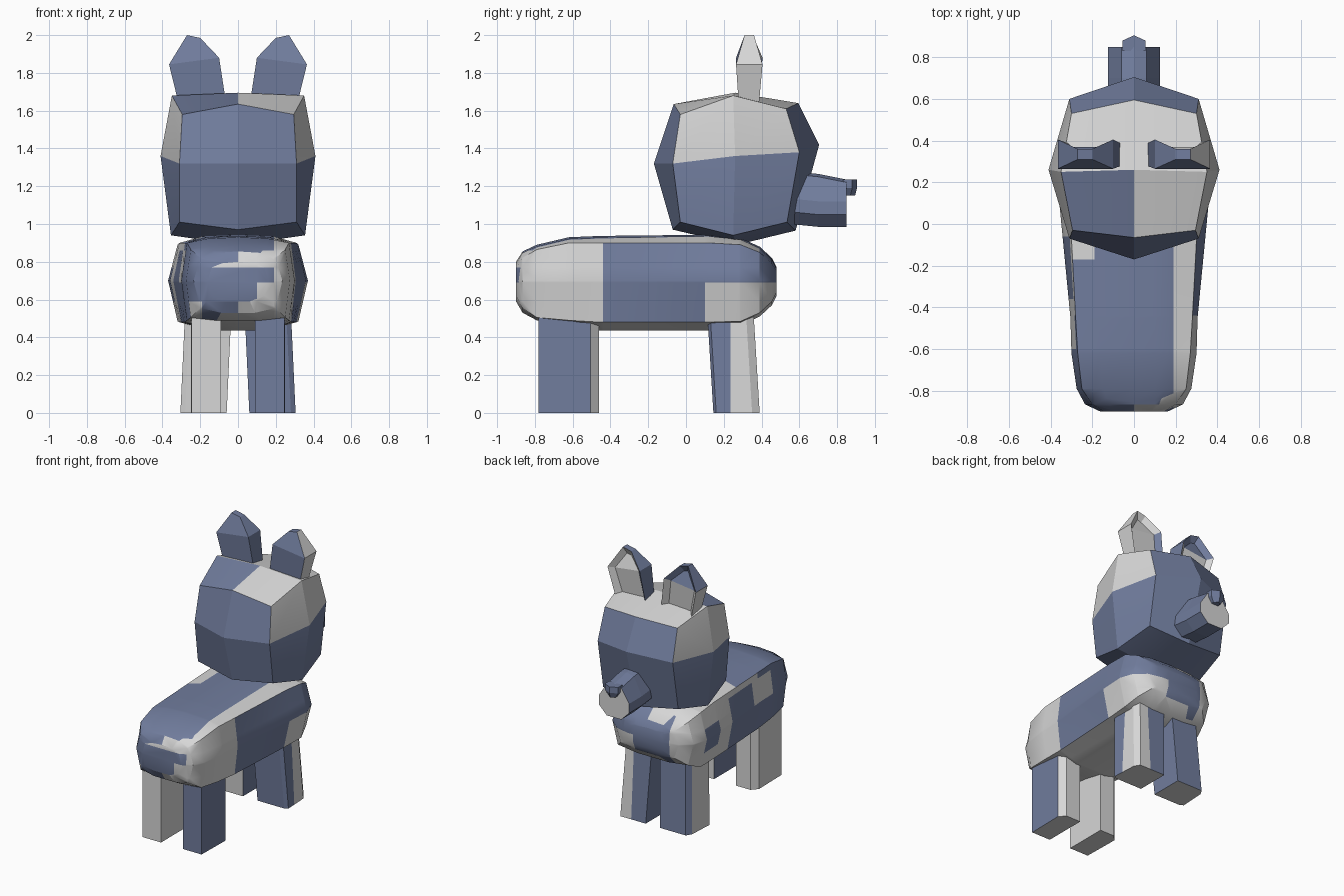
import bpy, bmesh, math
from mathutils import Vector

if "Cube" in bpy.data.objects:
    bpy.data.objects.remove(bpy.data.objects["Cube"])

def material(name, rgb):
    m = bpy.data.materials.new(name)
    m.diffuse_color = (*rgb, 1)
    m.use_nodes = True
    m.node_tree.nodes["Principled BSDF"].inputs["Base Color"].default_value = m.diffuse_color
    return m

MATS = [material("slate_blue", (0.165, 0.205, 0.34)), material("light_grey", (0.68, 0.68, 0.68))]

def finish(name, bm, rule, cuts=(), smooth=30):
    """Cut along colour borders, paint by rule (True = grey), make the object."""
    for axis, values in cuts:
        n = Vector([float(i == axis) for i in range(3)])
        for v in values:
            bmesh.ops.bisect_plane(bm, geom=bm.verts[:] + bm.edges[:] + bm.faces[:],
                                   plane_co=n * v, plane_no=n)
    bmesh.ops.recalc_face_normals(bm, faces=bm.faces)
    bm.normal_update()
    for f in bm.faces:
        f.material_index = int(bool(rule(f.calc_center_median(), f.normal)))
    me = bpy.data.meshes.new(name)
    bm.to_mesh(me)
    bm.free()
    for m in MATS:
        me.materials.append(m)
    ob = bpy.data.objects.new(name, me)
    bpy.context.collection.objects.link(ob)
    if smooth:
        bpy.ops.object.select_all(action='DESELECT')
        bpy.context.view_layer.objects.active = ob
        ob.select_set(True)
        bpy.ops.object.shade_smooth_by_angle(angle=math.radians(smooth))
    return ob

def loft(rings):
    """Join equal-sized rings of points and cap both ends."""
    bm = bmesh.new()
    rs = [[bm.verts.new(p) for p in r] for r in rings]
    n = len(rs[0])
    for a, b in zip(rs, rs[1:]):
        for i in range(n):
            j = (i + 1) % n
            bm.faces.new((a[i], a[j], b[j], b[i]))
    bm.faces.new(rs[0])
    bm.faces.new(rs[-1])
    return bm

def mirrored(half, y):
    """Closed xz section from its right half; points on x = 0 are kept once."""
    left = [(-x, z) for x, z in reversed(half) if x > 0]
    return [(x, y, z) for x, z in half + left]

# body: y, middle half width, edge half width, top, top edge, bottom edge, bottom
STATIONS = [
    (-0.90, .16, .14, .80, .77, .62, .59), (-0.865, .235, .20, .855, .82, .555, .53),
    (-0.79, .275, .25, .89, .865, .505, .49), (-0.62, .30, .27, .93, .90, .49, .47),
    (-0.45, .305, .28, .937, .90, .48, .435), (0.12, .36, .31, .943, .90, .48, .435),
    (0.29, .37, .32, .925, .89, .485, .465), (0.39, .335, .29, .88, .85, .53, .51),
    (0.455, .26, .22, .82, .79, .59, .57), (0.48, .15, .13, .77, .75, .64, .62)]

def body_rule(c, n):
    x, y, z = c
    if n.y < -0.5:                                   # rump
        if x > 0:
            return x > .19 or z < .69 or .77 < z < .86
        return x < -.19 and z < .59
    if n.z > 0.7:                                    # back
        return x > .19 or (x < -.19 and y > -.17) or (y > .1 and x < 0)
    if n.z < -0.7:                                   # belly
        return True
    if x > 0:                                        # right side
        return y < -.44 or (y > .1 and z < .69 and x > .1)
    if y > .28:                                      # chest
        return x < -.19
    if y > .1:                                       # left side
        return not .59 < z < .77
    if y > -.06:
        return True
    return z > .86 and y > -.44 or (-.6 < y < -.36 and .69 < z < .86)

rings = [mirrored([(0, t), (.6 * we, t - .008), (we, te), (wm, .70), (we, be), (.45 * we, b), (0, b)], y)
         for y, wm, we, t, te, be, b in STATIONS]
finish("body", loft(rings), body_rule,
       [(0, (-.19, .1, .19)), (1, (-.6, -.44, -.36, -.17, -.06, .1, .28)), (2, (.59, .69, .77, .86))])

# head: rounded cube of 3 x 3 x 3 points, keyed by side, depth and height
HALF = {
    (0, -1, -1): (0, -.07, .97), (0, -1, 0): (0, -.17, 1.32), (0, -1, 1): (0, -.065, 1.635),
    (0, 0, -1): (0, .27, .89), (0, 0, 1): (0, .26, 1.695),
    (0, 1, -1): (0, .58, .965), (0, 1, 0): (0, .705, 1.42), (0, 1, 1): (0, .595, 1.64),
    (1, -1, -1): (.31, -.03, 1.01), (1, -1, 0): (.31, -.07, 1.32), (1, -1, 1): (.295, -.03, 1.58),
    (1, 0, -1): (.355, .25, .94), (1, 0, 0): (.41, .26, 1.36), (1, 0, 1): (.35, .25, 1.68),
    (1, 1, -1): (.31, .535, 1.01), (1, 1, 0): (.31, .60, 1.38), (1, 1, 1): (.30, .53, 1.61)}
bm = bmesh.new()
grid = {}
for (i, j, k), (x, y, z) in HALF.items():
    for s in ((1, -1) if i else (1,)):
        grid[(i * s, j, k)] = bm.verts.new((x * s, y, z))
for axis in range(3):
    for side in (-1, 1):
        for u in (-1, 0):
            for v in (-1, 0):
                keys = []
                for a, b in ((u, v), (u + 1, v), (u + 1, v + 1), (u, v + 1)):
                    k = [a, b]
                    k.insert(axis, side)
                    keys.append(grid[tuple(k)])
                bm.faces.new(keys)

def head_rule(c, n):
    if abs(n.x) > .7:
        return c.z > 1.36
    return n.z > .6 and not (c.x < 0 and c.y < .26)

finish("head", bm, head_rule, smooth=20)

# snout: faceted tube with a grey front end
snout = [(0, 1.265), (.06, 1.25), (.125, 1.12), (.125, 1.05), (.06, .985)]
finish("snout", loft([mirrored([(x, z + .02) for x, z in snout], .50),
                      mirrored(snout, .70),
                      mirrored([(x, z - (.03 if z > 1.2 else 0)) for x, z in snout], .85)]),
       lambda c, n: n.y > .8, smooth=0)

# nose: small pointed wedge
nose = [(-.055, .83), (.055, .83), (.055, .88), (0, .905), (-.055, .88)]
finish("nose", loft([[(x * .5, y - .01, 1.15) for x, y in nose],
                     [(x, y, 1.19) for x, y in nose], [(x, y, 1.235) for x, y in nose]]),
       lambda c, n: False, smooth=0)

# ears: base, wide middle and tip levels with a hollow front
# level: inner x, inner z, outer x, outer z, back y, front y
EAR = [(.06, 1.62, .31, 1.62, .28, .385), (.10, 1.88, .365, 1.845, .265, .405),
       (.20, 1.985, .27, 2.0, .31, .36)]
for s, side in ((1, "right"), (-1, "left")):
    bm = loft([[(s * xi, y0, zi), (s * xo, y0, zo), (s * xo, y1, zo), (s * xi, y1, zi)]
               for xi, zi, xo, zo, y0, y1 in EAR])
    bmesh.ops.recalc_face_normals(bm, faces=bm.faces)
    bm.normal_update()
    front = [f for f in bm.faces if f.normal.y > .7]
    bmesh.ops.inset_region(bm, faces=front, thickness=.035, depth=-.04, use_even_offset=True)
    if s > 0:
        rule = lambda c, n: n.x > .5 and c.x > .22 or (n.y > .2 and c.x > .13)
    else:
        rule = lambda c, n: c.z < 1.78 and (n.y > .5 or n.x < -.5)
    finish(side + "_ear", bm, rule, smooth=0)

# legs: rear pair upright with a bevelled corner, front pair leaning forward
REAR = [(.09, -.78), (.245, -.78), (.25, -.505), (.21, -.46), (.09, -.46)]
FRONT = [(.06, .145), (.28, .145), (.305, .16), (.295, .35), (.27, .39), (.06, .39)]
RULES = {("rear", 1): lambda c, n: n.y > .4 or abs(n.z) > .8,
         ("rear", -1): lambda c, n: True,
         ("front", 1): lambda c, n: abs(n.z) > .8 or (c.x > .18 and c.y > .235 and n.x > -.5),
         ("front", -1): lambda c, n: n.y < .5 and n.x < .5}
for s, side in ((1, "right"), (-1, "left")):
    for pair, sec, lean in (("rear", REAR, (0, 0)), ("front", FRONT, (-.025, -.033))):
        bm = loft([[(s * x, y, 0) for x, y in sec],
                   [(s * (x + lean[0]), y + lean[1], .54) for x, y in sec]])
        cuts = [(0, (.18,)), (1, (.235,))] if (pair, s) == ("front", 1) else ()
        finish(f"{side}_{pair}_leg", bm, RULES[pair, s], cuts, smooth=0)
